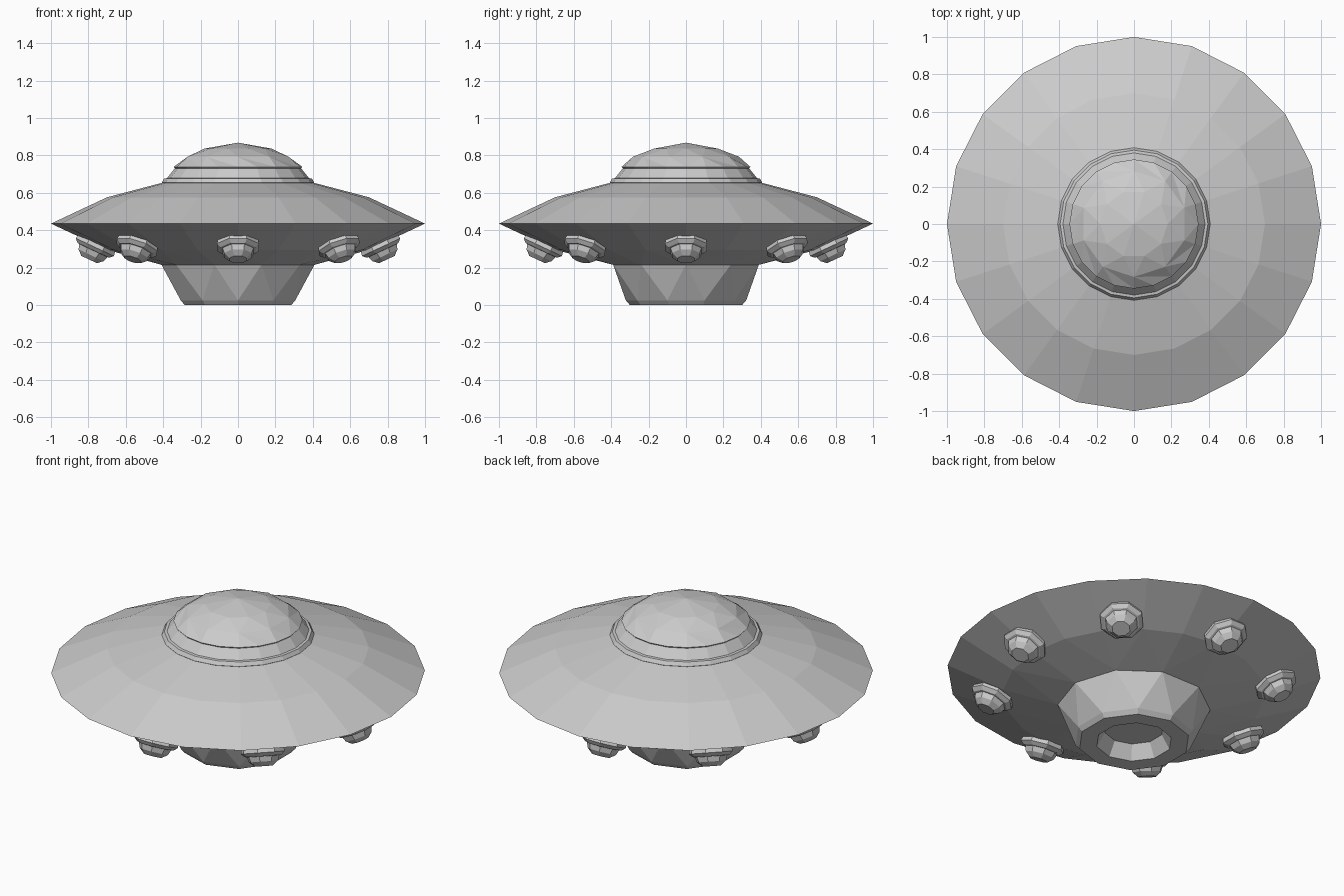
import bpy, bmesh, math
from mathutils import Matrix, Vector

default = bpy.data.objects.get("Cube")
if default:
    bpy.data.objects.remove(default, do_unlink=True)

# One plain metal colour
GREY = (0.6, 0.6, 0.6, 1.0)
metal = bpy.data.materials.new("light_grey_metal")
metal.diffuse_color = GREY
metal.use_nodes = True
metal.node_tree.nodes["Principled BSDF"].inputs["Base Color"].default_value = GREY


def stitch(bm, low, high, shift_low, shift_high):
    """Join two rings, with triangles where their sides do not line up."""
    a, b = len(low), len(high)
    if a == b and shift_low == shift_high:
        for i in range(a):
            j = (i + 1) % a
            bm.faces.new((low[i], low[j], high[j], high[i]))
        return
    i = j = 0
    while i < a or j < b:
        next_low = (i + 1 + shift_low) / a
        next_high = (j + 1 + shift_high) / b
        if j >= b or (i < a and next_low <= next_high):
            bm.faces.new((low[i % a], low[(i + 1) % a], high[j % b]))
            i += 1
        else:
            bm.faces.new((low[i % a], high[(j + 1) % b], high[j % b]))
            j += 1


def turned(name, rings, matrix=Matrix()):
    """Faceted turned part; each ring is radius, height, sides, turn."""
    bm = bmesh.new()
    loops = []
    for radius, height, sides, turn in rings:
        if radius == 0:
            loops.append([bm.verts.new((0, 0, height))])
            continue
        loop = []
        for k in range(sides):
            angle = math.tau * (k + turn) / sides
            loop.append(bm.verts.new((radius * math.cos(angle), radius * math.sin(angle), height)))
        loops.append(loop)
    for k in range(len(loops) - 1):
        low, high = loops[k], loops[k + 1]
        if len(high) == 1:
            for i in range(len(low)):
                bm.faces.new((low[i], low[(i + 1) % len(low)], high[0]))
        else:
            stitch(bm, low, high, rings[k][3], rings[k + 1][3])
    # Close open ends
    bm.faces.new(list(reversed(loops[0])))
    if len(loops[-1]) > 1:
        bm.faces.new(loops[-1])
    bmesh.ops.recalc_face_normals(bm, faces=bm.faces)
    mesh = bpy.data.meshes.new(name)
    bm.to_mesh(mesh)
    bm.free()
    mesh.materials.append(metal)
    part = bpy.data.objects.new(name, mesh)
    part.matrix_world = matrix
    bpy.context.collection.objects.link(part)
    return part


# Wide saucer hull
turned("saucer_hull", [(0.41, 0.215, 10, 0), (0.7, 0.295, 20, 0), (1, 0.435, 20, 0),
                       (0.7, 0.576, 20, 0), (0.4, 0.655, 20, 0)])

# Collar stepping up to the dome
turned("dome_collar", [(0.40, 0.645, 20, 0), (0.408, 0.655, 20, 0), (0.395, 0.676, 20, 0),
                       (0.38, 0.678, 20, 0), (0.338, 0.73, 20, 0)])

# Faceted dome
turned("dome", [(0.335, 0.728, 20, 0), (0.345, 0.738, 20, 0), (0.283, 0.793, 10, 0.5),
                (0.18, 0.836, 10, 0), (0, 0.868, 1, 0)])

# Tapered foot with a recess underneath
turned("foot", [(0.41, 0.217, 10, 0), (0.322, 0.025, 10, 0.5), (0.3, 0, 10, 0.5),
                (0.205, 0, 10, 0.5), (0.16, 0.08, 10, 0.5)])

# Ring of pods, each square to the sloping underside
POD = [(0.115, -0.02, 8, 0.5), (0.122, 0.012, 8, 0.5), (0.102, 0.03, 8, 0.5),
       (0.09, 0.032, 8, 0.5), (0.08, 0.06, 8, 0.5), (0.05, 0.085, 8, 0.5)]
slope = math.atan2(0.14, 0.3)
outward = Vector((math.sin(slope), 0, -math.cos(slope)))
tilt = outward.to_track_quat('Z', 'Y').to_matrix().to_4x4()
for k in range(8):
    place = Matrix.Rotation(k * math.tau / 8, 4, 'Z') @ Matrix.Translation((0.76, 0, 0.32)) @ tilt
    turned(f"pod_{k + 1}", POD, place)
